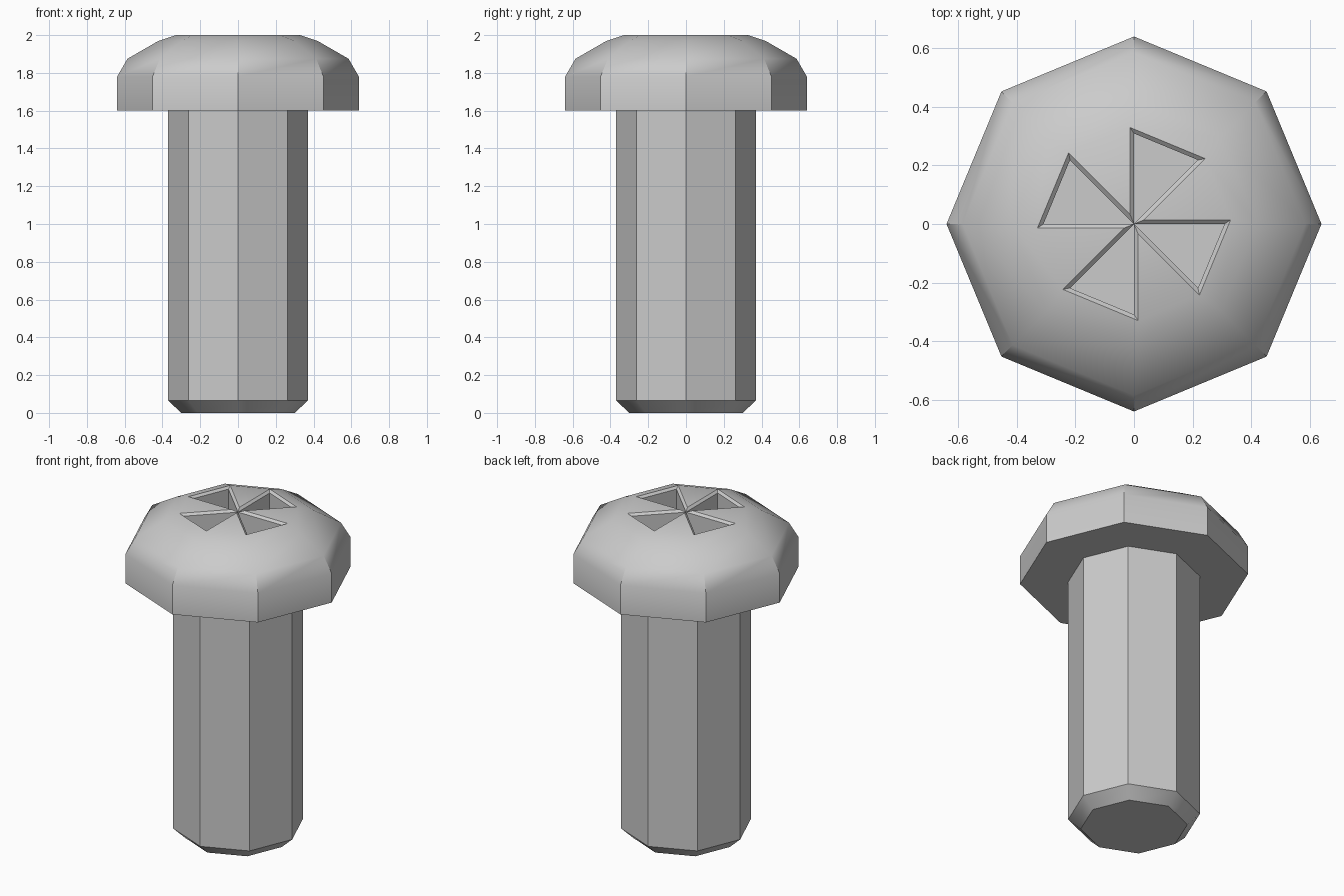
import bpy, bmesh
from math import sin, cos, radians

if "Cube" in bpy.data.objects:
    bpy.data.objects.remove(bpy.data.objects["Cube"])

bm = bmesh.new()


def polar(r, deg, z):
    return bm.verts.new((r * cos(radians(deg)), r * sin(radians(deg)), z))


def bridge(low, high):
    n = len(low)
    for i in range(n):
        j = (i + 1) % n
        bm.faces.new((low[i], low[j], high[j], high[i]))


# Shank and domed head: one eight-sided revolved profile (radius, height)
profile = [(0.30, 0), (0.37, 0.065), (0.37, 1.6), (0.64, 1.6),
           (0.64, 1.78), (0.585, 1.875), (0.42, 1.97)]
rings = [[polar(r, 45 * i, z) for i in range(8)] for r, z in profile]
bm.faces.new(rings[0][::-1])
for low, high in zip(rings, rings[1:]):
    bridge(low, high)

# Top rim: vertices nudged outward around the four open wedges
NUDGE, RIM, TOP, LIP, FLOOR = 2.43, 0.33, 2.0, 1.987, 1.80
rim = [polar(RIM, 45 * i + (NUDGE if i % 2 == 0 else -NUDGE), TOP)
       for i in range(8)]
bridge(rings[-1], rim)

# Driver recess: wedges with a chamfered lip, vertical walls and flat floor
mids = [polar(0.037, 22.5 + 90 * k, TOP) for k in range(4)]
centre = polar(0, 0, LIP)
for k in range(4):
    i = 2 * k
    # solid top between the wedges
    bm.faces.new((mids[k], rim[i], rim[i + 1]))
    # wedge running from 45 to 90 degrees, repeated every quarter turn
    s, e = rim[i + 1], rim[(i + 2) % 8]
    lip = [centre, polar(0.309, 45 * (i + 1), LIP), polar(0.309, 45 * (i + 2), LIP)]
    floor = [bm.verts.new((v.co.x, v.co.y, FLOOR)) for v in lip]
    bm.faces.new((s, e, lip[2], lip[1]))
    bm.faces.new((mids[k], s, lip[1], centre))
    bm.faces.new((e, mids[(k + 1) % 4], centre, lip[2]))
    for a in range(3):
        b = (a + 1) % 3
        bm.faces.new((lip[a], lip[b], floor[b], floor[a]))
    bm.faces.new(floor)

mesh = bpy.data.meshes.new("bolt")
bm.to_mesh(mesh)
bm.free()
bolt = bpy.data.objects.new("bolt", mesh)
bpy.context.collection.objects.link(bolt)

# Smooth dome with sharp corners
bpy.context.view_layer.objects.active = bolt
bolt.select_set(True)
bpy.ops.object.shade_smooth_by_angle(angle=radians(35))
